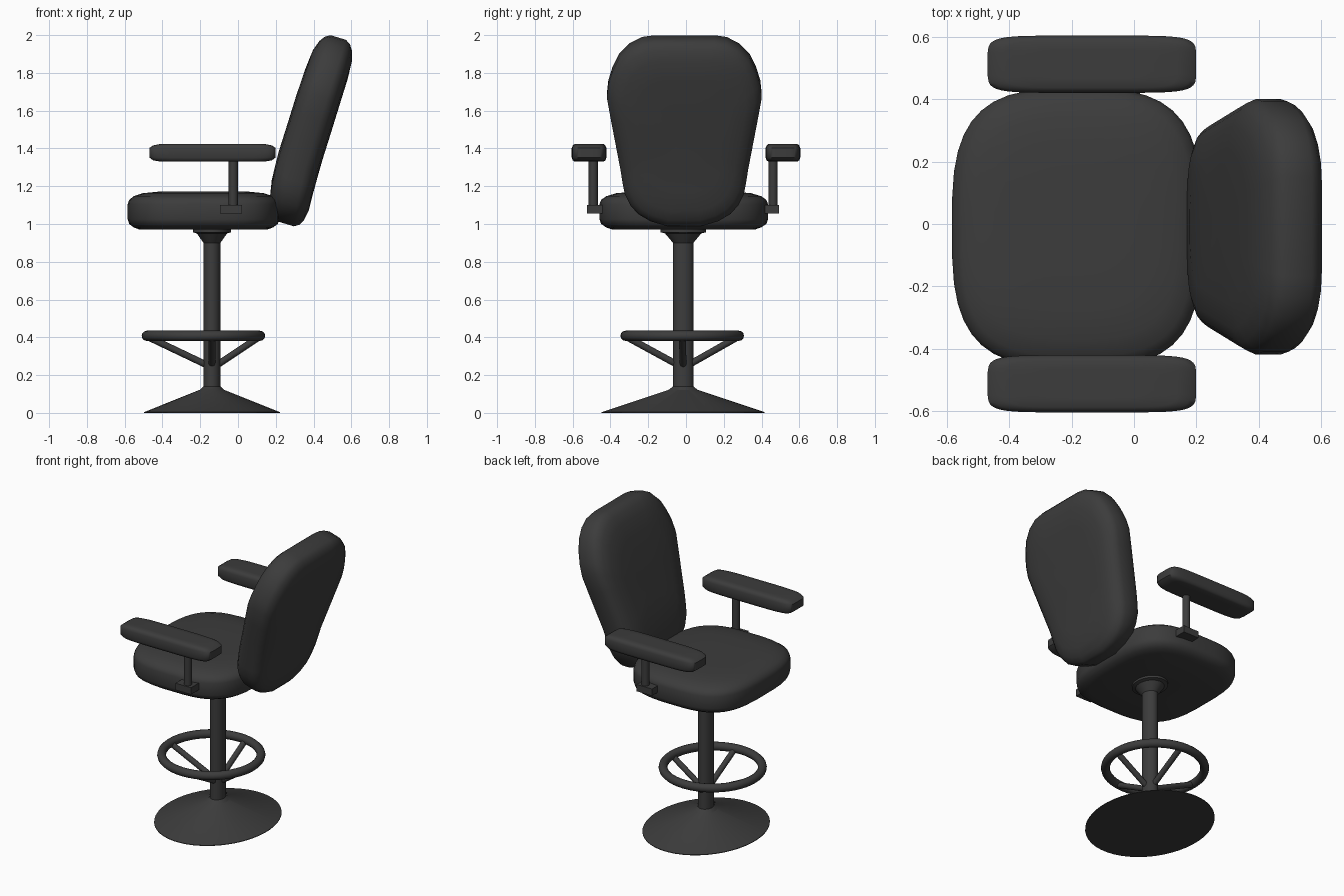
import bpy, bmesh, math
from mathutils import Vector

if "Cube" in bpy.data.objects:
    bpy.data.objects.remove(bpy.data.objects["Cube"])

dark = bpy.data.materials.new("charcoal")
dark.diffuse_color = (0.045, 0.045, 0.045, 1)
dark.use_nodes = True
dark.node_tree.nodes["Principled BSDF"].inputs["Base Color"].default_value = dark.diffuse_color


def finish(obj, angle=35):
    obj.data.materials.append(dark)
    bpy.ops.object.select_all(action='DESELECT')
    obj.select_set(True)
    bpy.context.view_layer.objects.active = obj
    bpy.ops.object.shade_smooth_by_angle(angle=math.radians(angle))
    return obj


def loft(name, rings, angle=35):
    """Skin a list of equal-length point rings and close both ends."""
    bm = bmesh.new()
    vs = [[bm.verts.new(p) for p in r] for r in rings]
    n = len(vs[0])
    for a, b in zip(vs, vs[1:]):
        for i in range(n):
            j = (i + 1) % n
            bm.faces.new((a[i], a[j], b[j], b[i]))
    bm.faces.new(vs[0][::-1])
    bm.faces.new(vs[-1])
    bmesh.ops.recalc_face_normals(bm, faces=bm.faces)
    me = bpy.data.meshes.new(name)
    bm.to_mesh(me)
    bm.free()
    obj = bpy.data.objects.new(name, me)
    bpy.context.collection.objects.link(obj)
    return finish(obj, angle)


def oval(cx, cy, z, rx, ry, n=2.0, count=40):
    """Horizontal superellipse ring; n = 2 is an ellipse, higher is boxier."""
    pts = []
    for i in range(count):
        a = 2 * math.pi * (i + 0.5) / count
        c, s = math.cos(a), math.sin(a)
        pts.append((cx + rx * math.copysign(abs(c) ** (2 / n), c),
                    cy + ry * math.copysign(abs(s) ** (2 / n), s), z))
    return pts


def cushion(name, cx, cy, rx, ry, n, profile):
    return loft(name, [oval(cx, cy, z, rx * k, ry * k, n) for k, z in profile], 50)


def rod(name, a, b, r):
    a, b = Vector(a), Vector(b)
    bpy.ops.mesh.primitive_cylinder_add(vertices=16, radius=r, depth=(b - a).length,
                                        location=(a + b) / 2)
    obj = bpy.context.object
    obj.name = name
    obj.rotation_euler = (b - a).to_track_quat('Z', 'Y').to_euler()
    return finish(obj)


def box(name, lo, hi):
    lo, hi = Vector(lo), Vector(hi)
    bpy.ops.mesh.primitive_cube_add(size=1, location=(lo + hi) / 2)
    obj = bpy.context.object
    obj.name = name
    obj.scale = hi - lo
    return finish(obj)


CX, CY = -0.138, -0.015

# Conical base, column and flared seat mount (slightly oval in plan)
pedestal = [(0.36, 0), (0.36, 0.004), (0.065, 0.122), (0.045, 0.14), (0.045, 0.9),
            (0.08, 0.95), (0.1, 0.956), (0.1, 0.985)]
loft("pedestal", [oval(CX, CY, z, r, r * 1.2, 2, 48) for r, z in pedestal], 20)

# Foot ring with four sloping spokes
RX, RY = -0.183, -0.02
bpy.ops.mesh.primitive_torus_add(location=(RX, RY, 0.408), major_radius=0.3, minor_radius=0.027,
                                 major_segments=48, minor_segments=12)
bpy.context.object.name = "foot_ring"
finish(bpy.context.object)
for i, (dx, dy) in enumerate([(1, 0), (-1, 0), (0, 1), (0, -1)]):
    outer = (RX + 0.3 * dx if dx else CX, RY + 0.3 * dy, 0.405)
    rod(f"foot_ring_spoke_{i + 1}", (CX + 0.03 * dx, CY + 0.03 * dy, 0.255), outer, 0.018)

# Seat cushion
cushion("seat", -0.183, -0.012, 0.402, 0.447, 3.2,
        [(0.3, 0.97), (0.84, 0.97), (0.92, 0.982), (0.98, 1.0), (1, 1.025), (1, 1.105),
         (0.98, 1.128), (0.92, 1.147), (0.8, 1.163), (0.6, 1.171), (0.3, 1.173)])

# Armrests with their posts and mounting brackets
for side, s in (("left", 1), ("right", -1)):
    cushion(f"{side}_armrest", -0.135, s * 0.513, 0.335, 0.092, 6,
            [(0.5, 1.33), (0.82, 1.33), (0.94, 1.337), (1, 1.352), (1, 1.402),
             (0.94, 1.416), (0.82, 1.424), (0.5, 1.424)])
    y = CY + s * 0.476
    rod(f"{side}_armrest_post", (-0.025, y, 1.08), (-0.025, y, 1.35), 0.024)
    inner, outer = CY + s * 0.42, CY + s * 0.508
    box(f"{side}_armrest_bracket", (-0.095, min(inner, outer), 1.055),
        (0.02, max(inner, outer), 1.1))

# Backrest: outline (half width, height) lofted along a leaning, bent centre line
half = [(0.09, 1.0), (0.18, 1.027), (0.245, 1.065), (0.285, 1.11), (0.315, 1.17), (0.327, 1.23),
        (0.338, 1.3), (0.365, 1.44), (0.39, 1.57), (0.41, 1.68), (0.402, 1.75), (0.38, 1.82),
        (0.345, 1.89), (0.29, 1.945), (0.225, 1.978), (0.16, 1.987)]
outline = half + [(-y, z) for y, z in reversed(half)]
spine = [(0.8, 0.235), (1.0, 0.255), (1.18, 0.284), (1.31, 0.315), (1.49, 0.372),
         (1.7, 0.437), (1.81, 0.474), (2.2, 0.6)]


def spine_x(z):
    for (z0, x0), (z1, x1) in zip(spine, spine[1:]):
        if z <= z1:
            return x0 + (x1 - x0) * (z - z0) / (z1 - z0)


def back_ring(k, off):
    pts = []
    for y, z in outline:
        zz = 1.5 + (z - 1.5) * k
        pts.append((spine_x(zz) + off, -0.009 + y * k, zz - 0.3 * off))
    return pts


rim = [(0.03, 0.112), (0.3, 0.112), (0.6, 0.11), (0.8, 0.103), (0.91, 0.086), (0.97, 0.066), (1, 0.04)]
loft("backrest", [back_ring(k, -o) for k, o in rim] + [back_ring(k, o) for k, o in reversed(rim)], 50)
